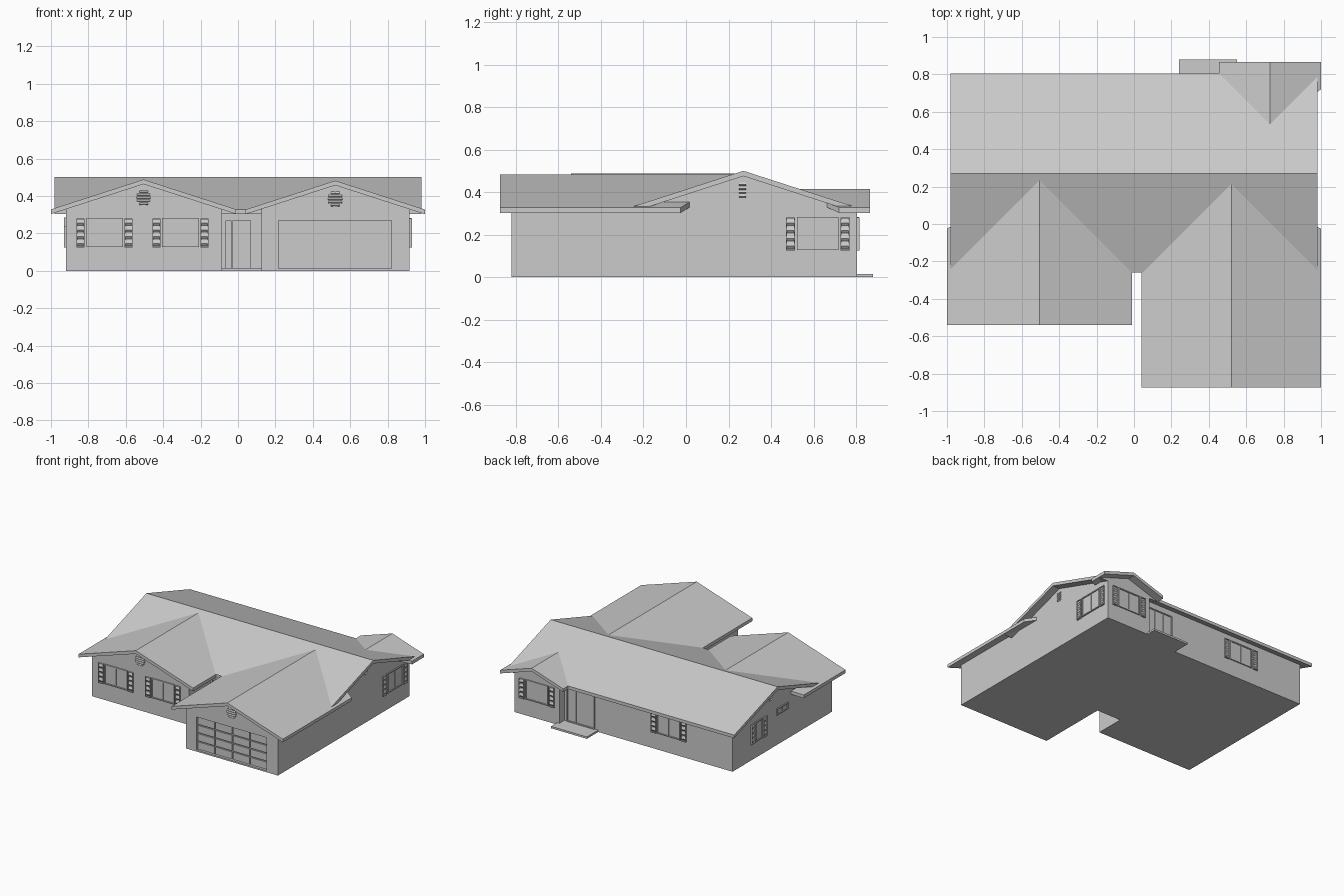
import bpy, bmesh
from math import cos, sin, pi

cube = bpy.data.objects.get("Cube")
if cube:
    bpy.data.objects.remove(cube)

PITCH = 0.323      # roof rise per unit of run
THICK = 0.025      # roof slab thickness

grey = bpy.data.materials.new("plain_grey")
grey.use_nodes = True
grey.diffuse_color = (0.6, 0.6, 0.6, 1)
grey.node_tree.nodes["Principled BSDF"].inputs["Base Color"].default_value = (0.6, 0.6, 0.6, 1)


def finish(bm, name):
    bmesh.ops.recalc_face_normals(bm, faces=bm.faces)
    mesh = bpy.data.meshes.new(name)
    bm.to_mesh(mesh)
    bm.free()
    mesh.materials.append(grey)
    obj = bpy.data.objects.new(name, mesh)
    bpy.context.scene.collection.objects.link(obj)
    return obj


def extrude(bm, near, far, caps):
    """Join two matching rings of points, closing the ends with the given caps."""
    a = [bm.verts.new(p) for p in near]
    b = [bm.verts.new(p) for p in far]
    n = len(a)
    for i in range(n):
        j = (i + 1) % n
        bm.faces.new((a[i], a[j], b[j], b[i]))
    for cap in caps:
        bm.faces.new([a[i] for i in cap])
        bm.faces.new([b[i] for i in reversed(cap)])


def place(along, across, run, z):
    return (run, across, z) if along == "x" else (across, run, z)


def gable_roof(name, along, left, ridge, right, top, start, end):
    """Inverted V slab; start and end list the run at left eave, ridge, right eave."""
    line = [(left, top - PITCH * (ridge - left)), (ridge, top),
            (right, top - PITCH * (right - ridge))]
    section = line + [(a, z - THICK) for a, z in reversed(line)]
    order = (0, 1, 2, 2, 1, 0)
    bm = bmesh.new()
    rings = [[place(along, a, runs[k], z) for (a, z), k in zip(section, order)]
             for runs in (start, end)]
    extrude(bm, *rings, [(0, 1, 4, 5), (1, 2, 3, 4)])
    return finish(bm, name)


def gable_body(name, along, left, ridge, right, top, start, end):
    """Walls with pointed ends reaching the underside of the roof."""
    peak = top - THICK + 0.004
    section = [(left, 0), (left, peak - PITCH * (ridge - left)), (ridge, peak),
               (right, peak - PITCH * (right - ridge)), (right, 0)]
    bm = bmesh.new()
    rings = [[place(along, a, run, z) for a, z in section] for run in (start, end)]
    extrude(bm, *rings, [range(5)])
    return finish(bm, name)


def on_wall(side, plane, u, z, out):
    """Point at u along a wall, height z, standing out from the wall plane."""
    sign = 1 if side in ("back", "plus_x") else -1
    d = plane + sign * out
    return (u, d, z) if side in ("front", "back") else (d, u, z)


def plate(bm, wall, u0, u1, z0, z1, out0, out1):
    corners = [(u0, z0), (u1, z0), (u1, z1), (u0, z1)]
    extrude(bm, [on_wall(*wall, u, z, out0) for u, z in corners],
            [on_wall(*wall, u, z, out1) for u, z in corners], [range(4)])


def frame(bm, wall, u0, u1, z0, z1, w, out):
    for a, b in ((u0, u0 + w), (u1 - w, u1)):
        plate(bm, wall, a, b, z0, z1, -0.005, out)
    for a, b in ((z0, z0 + w), (z1 - w, z1)):
        plate(bm, wall, u0 + w, u1 - w, a, b, -0.005, out)


def slats(bm, wall, u0, u1, z0, z1, count):
    """Louvres, each a wedge leaning outward toward its lower edge."""
    step = (z1 - z0) / count
    for i in range(count):
        z = z0 + i * step
        wedge = [(z, -0.003), (z + step * 0.45, 0.009), (z + step, 0.002), (z + step, -0.003)]
        extrude(bm, [on_wall(*wall, u0, h, o) for h, o in wedge],
                [on_wall(*wall, u1, h, o) for h, o in wedge], [range(4)])


def shutter(name, wall, u0, u1, z0=0.125, z1=0.28):
    bm = bmesh.new()
    frame(bm, wall, u0, u1, z0, z1, 0.005, 0.011)
    slats(bm, wall, u0 + 0.005, u1 - 0.005, z0 + 0.005, z1 - 0.005, 4)
    finish(bm, name)


def window(name, wall, mid, half, z0=0.128, z1=0.282, shutter_width=0.043, bars=1):
    bm = bmesh.new()
    u0, u1 = mid - half, mid + half
    frame(bm, wall, u0, u1, z0, z1, 0.008, 0.009)
    plate(bm, wall, u0 + 0.008, u1 - 0.008, z0 + 0.008, z1 - 0.008, -0.005, 0.002)
    for i in range(bars):
        u = u0 + (i + 1) * (u1 - u0) / (bars + 1)
        plate(bm, wall, u - 0.003, u + 0.003, z0 + 0.008, z1 - 0.008, 0, 0.006)
    finish(bm, name)
    if shutter_width:
        gap = 0.009
        shutter(name + "_shutter_a", wall, u0 - gap - shutter_width, u0 - gap)
        shutter(name + "_shutter_b", wall, u1 + gap, u1 + gap + shutter_width)


def round_vent(name, wall, mid, z, radius, rows=5):
    bm = bmesh.new()
    turn = [2 * pi * i / 24 for i in range(24)]
    ring = [(mid + radius * cos(t), z + radius * sin(t)) for t in turn]
    extrude(bm, [on_wall(*wall, u, h, -0.005) for u, h in ring],
            [on_wall(*wall, u, h, 0.003) for u, h in ring], [range(24)])
    step = 2 * radius / rows
    for i in range(rows):
        low = z - radius + i * step
        off = low + step / 2 - z
        half = (radius ** 2 - off ** 2) ** 0.5 * 0.95
        slats(bm, wall, mid - half, mid + half, low, low + step, 1)
    finish(bm, name)


def box(name, x0, x1, y0, y1, z0, z1):
    bm = bmesh.new()
    plate(bm, ("back", 0), x0, x1, z0, z1, y0, y1)
    return finish(bm, name)


# Roofs
gable_roof("main_roof", "x", -0.26, 0.27, 0.805, 0.5, [-0.98] * 3, [0.98] * 3)
gable_roof("garage_roof", "y", 0.04, 0.52, 1.0, 0.482, [-0.875] * 3, (-0.255, 0.22, -0.025))
gable_roof("bedroom_roof", "y", -1.0, -0.505, -0.01, 0.488, [-0.54] * 3, (-0.025, 0.24, -0.255))
gable_roof("rear_roof", "y", 0.455, 0.728, 1.0, 0.415, (0.8, 0.53, 0.72), [0.865] * 3)

# Walls
gable_body("main_walls", "x", -0.22, 0.27, 0.74, 0.5, -0.92, 0.918)
garage = gable_body("garage_walls", "y", 0.125, 0.52, 0.918, 0.482, -0.82, -0.1)
gable_body("bedroom_walls", "y", -0.92, -0.505, -0.085, 0.488, -0.485, -0.1)
gable_body("rear_walls", "y", 0.53, 0.728, 0.918, 0.415, 0.66, 0.805)

# Steps
box("rear_step", 0.24, 0.55, 0.73, 0.88, 0, 0.015)
box("front_step", -0.085, 0.125, -0.255, -0.2, 0, 0.015)

# Garage door set back in its opening
cutter = box("garage_opening_cutter", 0.216, 0.82, -0.9, -0.8, 0.012, 0.27)
cutter.hide_render = True
cutter.hide_viewport = True
cut = garage.modifiers.new("opening", "BOOLEAN")
cut.operation = "DIFFERENCE"
cut.object = cutter

bm = bmesh.new()
door_wall = ("front", -0.8)
columns = (0.216, 0.367, 0.518, 0.669, 0.82)
for c0, c1 in zip(columns, columns[1:]):
    for row in range(4):
        low = 0.012 + row * 0.0645
        plate(bm, door_wall, c0 + 0.004, c1 - 0.004, low + 0.004, low + 0.06, -0.003, 0.008)
finish(bm, "garage_door_panels")

# Windows and shutters
front = ("front", -0.485)
window("bedroom_window_outer", front, -0.713, 0.098)
window("bedroom_window_inner", front, -0.307, 0.098)
window("rear_wing_window", ("back", 0.805), 0.724, 0.098)
window("rear_window", ("back", 0.74), -0.37, 0.1)
window("side_window", ("plus_x", 0.918), 0.62, 0.098)
window("far_side_window", ("minus_x", -0.92), 0.42, 0.045, bars=0)
window("high_window", ("minus_x", -0.92), 0.13, 0.07, 0.235, 0.285, 0)

# Doors
window("sliding_door", ("back", 0.74), 0.39, 0.12, 0.015, 0.275, 0, 2)
window("front_door", ("front", -0.22), 0.02, 0.05, 0.015, 0.27, 0, 0)
window("front_sidelight", ("front", -0.22), -0.05, 0.016, 0.015, 0.27, 0, 0)

# Gable vents
round_vent("bedroom_vent", front, -0.505, 0.39, 0.04)
round_vent("garage_vent", ("front", -0.82), 0.52, 0.383, 0.04)
for side, plane in (("plus_x", 0.918), ("minus_x", -0.92)):
    bm = bmesh.new()
    slats(bm, (side, plane), 0.25, 0.283, 0.372, 0.445, 4)
    finish(bm, "gable_vent_" + side)
